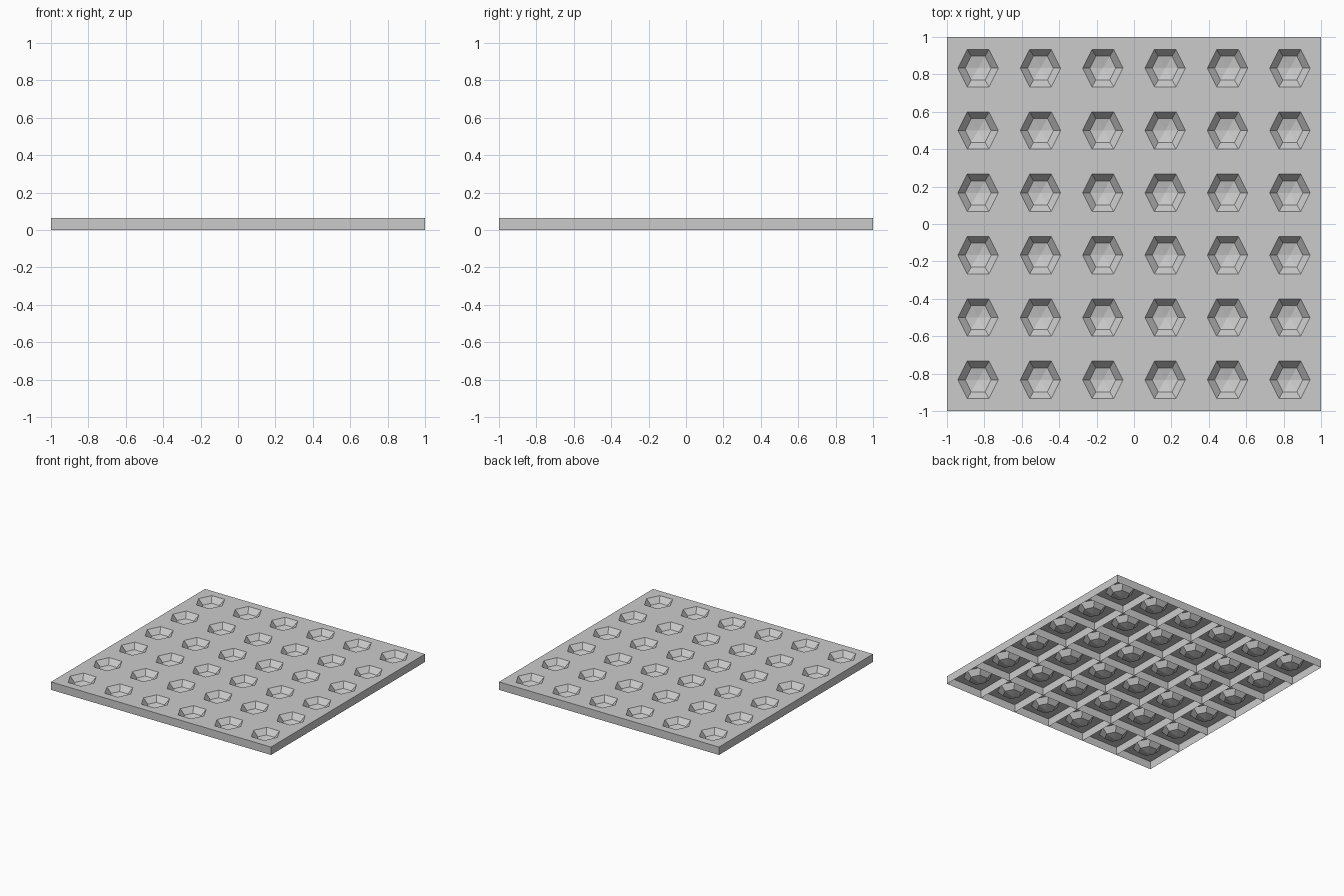
import bpy, bmesh

if "Cube" in bpy.data.objects:
    bpy.data.objects.remove(bpy.data.objects["Cube"])

H = 0.065          # plate height
N = 6              # dimples per side
P = 2.0 / N        # tile pitch
h = P / 2


def make_object(name, bm):
    bmesh.ops.remove_doubles(bm, verts=bm.verts, dist=1e-5)
    me = bpy.data.meshes.new(name)
    bm.to_mesh(me)
    bm.free()
    ob = bpy.data.objects.new(name, me)
    bpy.context.collection.objects.link(ob)
    return ob


# Dimpled sheet: square tiles with a six-sided bowl sunk into each
HEX = [(0.108, 0), (0.058, 0.1), (-0.058, 0.1), (-0.108, 0), (-0.058, -0.1), (0.058, -0.1)]
EDGE = [(h, 0), (h, h), (-h, h), (-h, 0), (-h, -h), (h, -h)]


def add_tile(bm, cx, cy):
    def ring(pts, scale, z):
        return [bm.verts.new((cx + x * scale, cy + y * scale, z)) for x, y in pts]
    rings = [ring(EDGE, 1, H), ring(HEX, 1, H), ring(HEX, 0.64, 0.022)]
    for a, b in zip(rings, rings[1:]):
        for i in range(6):
            j = (i + 1) % 6
            bm.faces.new((a[i], a[j], b[j], b[i]))
    tip = bm.verts.new((cx, cy, 0.006))
    for i in range(6):
        bm.faces.new((rings[2][i], rings[2][(i + 1) % 6], tip))


bm = bmesh.new()
for i in range(N):
    for j in range(N):
        add_tile(bm, -1 + h + i * P, -1 + h + j * P)
make_object("dimpled_sheet", bm)


# Thin upright walls: outer skirt and the ribs between cells underneath
def add_wall(bm, a, b):
    bm.faces.new([bm.verts.new(p) for p in
                  ((*a, 0), (*b, 0), (*b, H), (*a, H))])


skirt = bmesh.new()
corners = [(-1, -1), (1, -1), (1, 1), (-1, 1)]
for k in range(4):
    add_wall(skirt, corners[k], corners[(k + 1) % 4])
make_object("outer_skirt", skirt)

ribs = bmesh.new()
for k in range(1, N):
    t = -1 + k * P
    add_wall(ribs, (-1, t), (1, t))
    add_wall(ribs, (t, 1), (t, -1))
make_object("underside_ribs", ribs)
